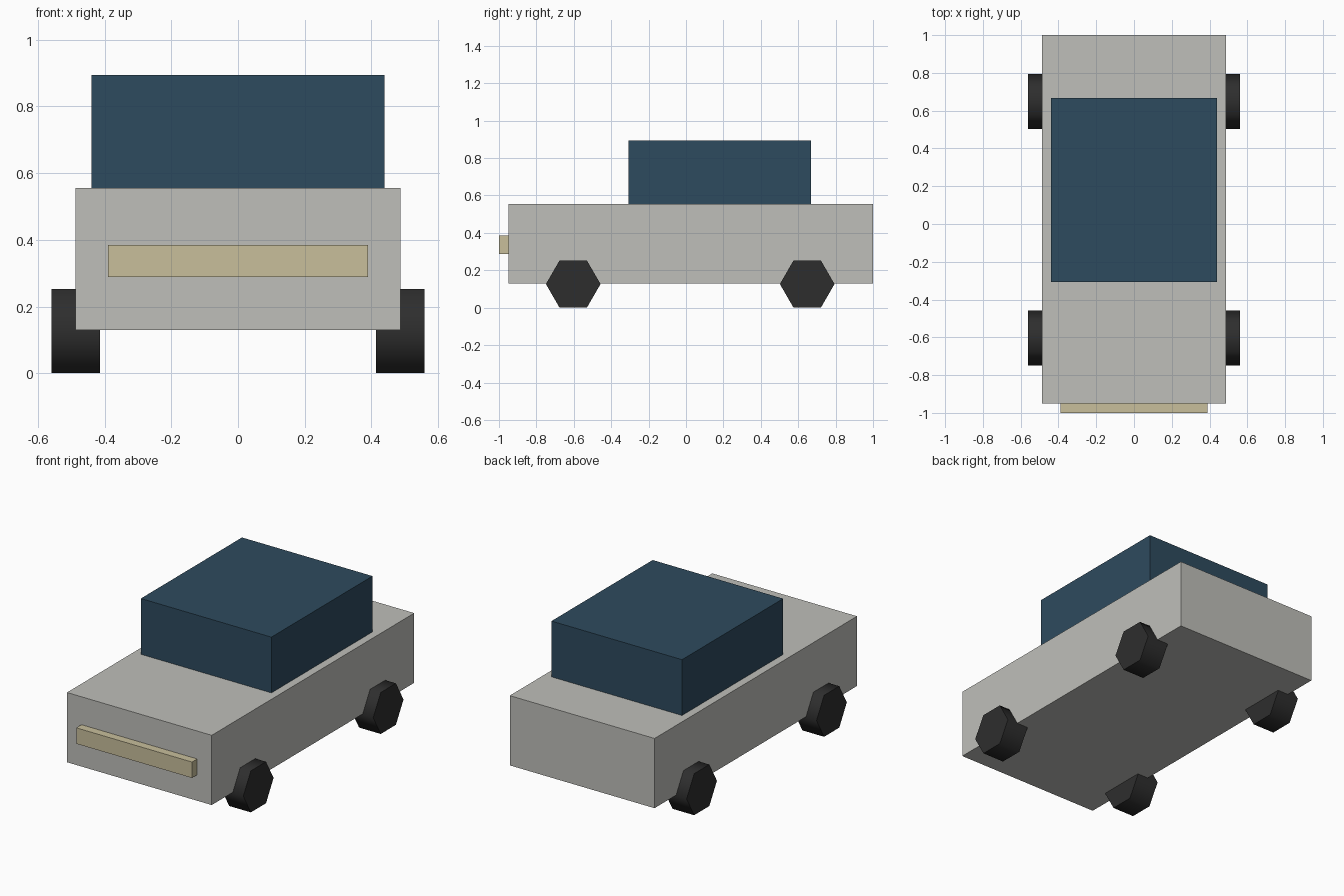
import bpy
import math

if "Cube" in bpy.data.objects:
    bpy.data.objects.remove(bpy.data.objects["Cube"])


def material(name, color):
    mat = bpy.data.materials.new(name)
    mat.diffuse_color = (*color, 1.0)
    mat.use_nodes = True
    mat.node_tree.nodes["Principled BSDF"].inputs["Base Color"].default_value = mat.diffuse_color
    return mat


BODY = material("warm light grey", (0.52, 0.52, 0.49))
CABIN = material("dark slate blue", (0.027, 0.069, 0.112))
TRIM = material("sand", (0.58, 0.52, 0.33))
TYRE = material("charcoal", (0.027, 0.027, 0.027))


def box(name, lo, hi, mat):
    """Axis-aligned box between two corners."""
    bpy.ops.mesh.primitive_cube_add(size=1)
    ob = bpy.context.object
    ob.name = name
    ob.location = [(a + b) / 2 for a, b in zip(lo, hi)]
    ob.scale = [b - a for a, b in zip(lo, hi)]
    bpy.ops.object.transform_apply(location=False, rotation=False, scale=True)
    ob.data.materials.append(mat)
    return ob


def wheel(name, x, y):
    """Six-sided wheel lying along x, with corners pointing fore and aft."""
    radius = 0.146
    bpy.ops.mesh.primitive_cylinder_add(vertices=6, radius=radius, depth=0.146)
    ob = bpy.context.object
    ob.name = name
    ob.rotation_euler = (0, math.pi / 2, 0)
    ob.location = (x, y, radius * math.cos(math.pi / 6))
    bpy.ops.object.transform_apply(location=False, rotation=True, scale=False)
    ob.data.materials.append(TYRE)
    # Rounded tread shading, crisp rims
    bpy.ops.object.shade_smooth_by_angle(angle=math.radians(65))
    return ob


# Body, cabin and front bumper
box("body", (-0.488, -0.95, 0.13), (0.488, 1.0, 0.555), BODY)
box("cabin", (-0.44, -0.307, 0.555), (0.44, 0.667, 0.895), CABIN)
box("front_bumper", (-0.39, -1.0, 0.288), (0.39, -0.95, 0.385), TRIM)

# Four wheels
for end, y in (("front", -0.603), ("rear", 0.648)):
    for side, x in (("left", -0.487), ("right", 0.487)):
        wheel(f"{end}_{side}_wheel", x, y)
